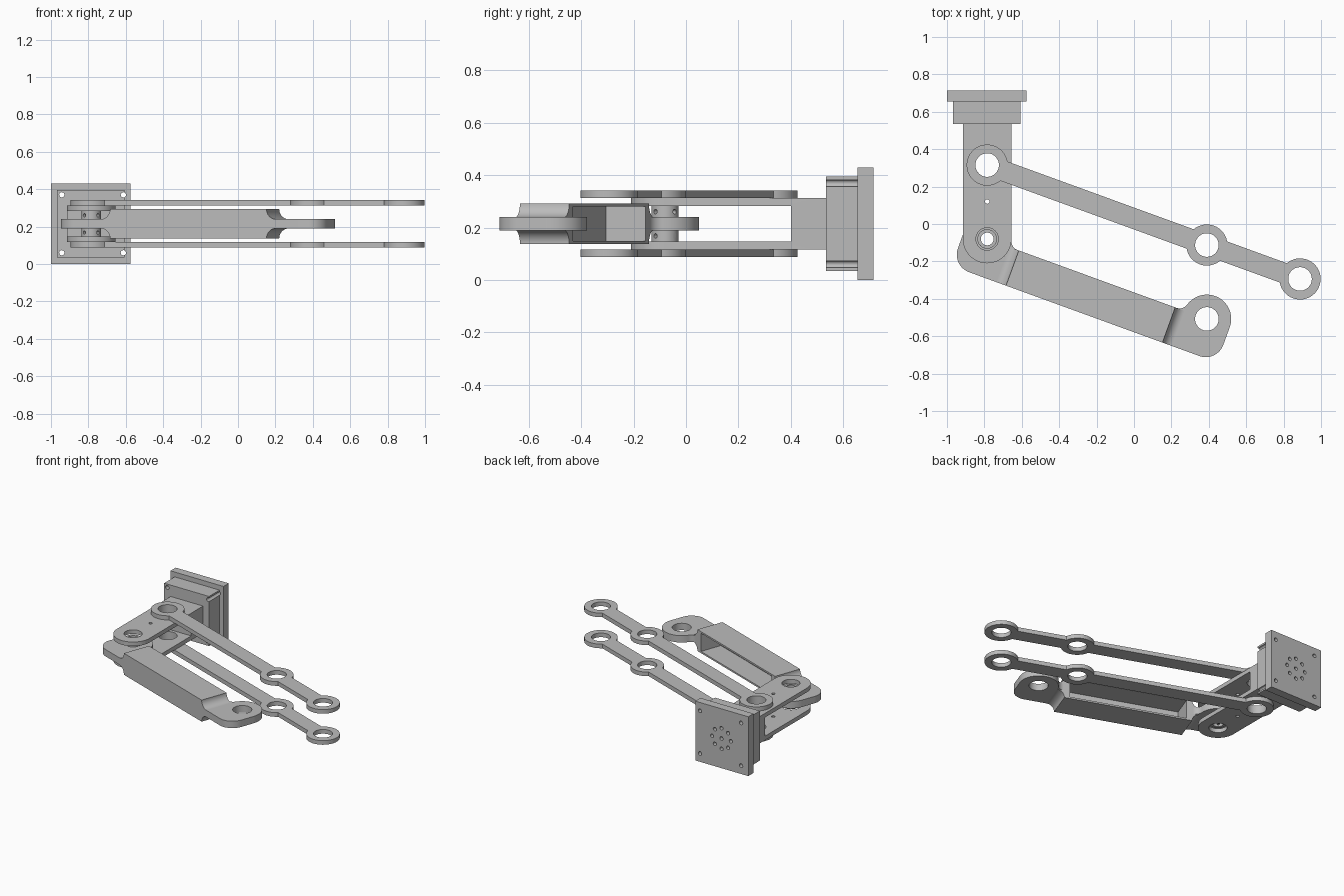
import bpy, bmesh
from math import radians, sin, cos, asin, sqrt, degrees, pi
from mathutils import Matrix

cube = bpy.data.objects.get("Cube")
if cube:
    bpy.data.objects.remove(cube, do_unlink=True)

grey = bpy.data.materials.new("plain grey")
grey.use_nodes = True
tone = (0.5, 0.5, 0.5, 1)
grey.diffuse_color = tone
grey.node_tree.nodes["Principled BSDF"].inputs["Base Color"].default_value = tone

MID = 0.215          # height of the symmetry plane
PIVOT = (-0.785, -0.08, MID)
LINK_PIVOT = (-0.785, 0.315, MID)
TILT = Matrix.Rotation(radians(-20), 4, 'Z')
ARM = Matrix.Translation(PIVOT) @ TILT
FACE_Y = Matrix.Rotation(pi / 2, 4, 'X')   # extrudes towards -y
SPAN = 1.25          # distance between arm hubs


def arc(cx, cy, r, a0, a1, n=16):
    angles = [radians(a0 + (a1 - a0) * i / n) for i in range(n + 1)]
    return [(cx + r * cos(a), cy + r * sin(a)) for a in angles]


def circle(cx, cy, r, n=48):
    return arc(cx, cy, r, 0, 360, n)[:-1]


def rect(x0, x1, y0, y1):
    return [(x0, y0), (x1, y0), (x1, y1), (x0, y1)]


def prism(name, outline, z0, z1, matrix=Matrix()):
    """Extrude a flat outline between two heights."""
    bm = bmesh.new()
    low = bm.faces.new([bm.verts.new((x, y, z0)) for x, y in outline])
    res = bmesh.ops.extrude_face_region(bm, geom=[low])
    top = [v for v in res["geom"] if isinstance(v, bmesh.types.BMVert)]
    bmesh.ops.translate(bm, verts=top, vec=(0, 0, z1 - z0))
    bmesh.ops.recalc_face_normals(bm, faces=bm.faces)
    bm.transform(matrix)
    mesh = bpy.data.meshes.new(name)
    bm.to_mesh(mesh)
    bm.free()
    mesh.materials.append(grey)
    obj = bpy.data.objects.new(name, mesh)
    bpy.context.collection.objects.link(obj)
    return obj


def activate(obj):
    bpy.ops.object.select_all(action='DESELECT')
    obj.select_set(True)
    bpy.context.view_layer.objects.active = obj


def combine(obj, others, operation='DIFFERENCE'):
    """Apply booleans and discard the helper solids."""
    activate(obj)
    for other in others:
        other.hide_render = True
        mod = obj.modifiers.new("bool", 'BOOLEAN')
        mod.operation, mod.solver, mod.object = operation, 'EXACT', other
        bpy.ops.object.modifier_apply(modifier=mod.name)
        bpy.data.objects.remove(other, do_unlink=True)


def finish(obj):
    activate(obj)
    bpy.ops.object.shade_smooth_by_angle(angle=radians(30))


def drill(x, y, r, z0=-1, z1=1, matrix=Matrix(), n=48):
    return prism("cutter", circle(x, y, r, n), z0, z1, matrix)


# Mounting plate and the block in front of it, with screw holes
CORNERS = [(x, z) for x in (-0.942, -0.613) for z in (0.06, 0.37)]
plate = prism("mounting_plate", rect(-1, -0.575, 0, 0.43), -0.715, -0.655, FACE_Y)
block = prism("mounting_block", rect(-0.967, -0.607, 0.035, 0.395), -0.655, -0.535, FACE_Y)
for part in (plate, block):
    combine(part, [drill(x, z, 0.014, matrix=FACE_Y, n=20) for x, z in CORNERS])

# Ring of small holes around a centre hole on the rear face
ring = [(PIVOT[0], MID)] + circle(PIVOT[0], MID, 0.075, 8)
combine(plate, [drill(x, z, 0.013, matrix=FACE_Y, n=20) for x, z in ring])
combine(block, [drill(x, z, 0.013, -0.7, -0.6, FACE_Y, 20) for x, z in ring])
finish(plate)
finish(block)

# Fork with a round front end and an open slot
px, py = PIVOT[:2]
outline = arc(px, py, 0.13, 180, 360, 32) + [(px + 0.13, 0.535), (px - 0.13, 0.535)]
fork = prism("fork", outline, MID - 0.0975, MID + 0.0975)
combine(fork, [
    prism("cutter", rect(-1.2, -0.4, -0.5, 0.4), MID - 0.0675, MID + 0.0675),
    drill(px, py, 0.06), drill(px, 0.12, 0.012, n=20), drill(px, LINK_PIVOT[1], 0.063)])
finish(fork)

# Pair of straight links with three ringed hubs
HUBS = (0, SPAN, 1.78)
R = 0.11
outline = (arc(HUBS[2], 0, R, -150, 150, 40) + arc(SPAN, 0, R, 30, 150)
           + arc(0, 0, R, 30, 330, 40) + arc(SPAN, 0, R, 210, 330))
frame = Matrix.Translation(LINK_PIVOT) @ TILT
for name, z in (("upper_link", 0.0975), ("lower_link", -0.1275)):
    link = prism(name, outline, z, z + 0.03, frame)
    combine(link, [drill(u, 0, 0.063, matrix=frame) for u in HUBS])
    finish(link)

# Arm: flat plate with hubs, joined to a thicker hollow body
HUB, FIL, CORNER = 0.13, 0.05, 0.1
du = sqrt((HUB + FIL) ** 2 - FIL ** 2)
blend = degrees(asin(FIL / (HUB + FIL)))
depth = 0.2
outline = (arc(SPAN + HUB - CORNER, CORNER - depth, CORNER, -90, 0)
           + arc(SPAN, 0, HUB, 0, 180 - blend, 32)[1 - 1:]
           + arc(SPAN - du, FIL, FIL, -blend, -90)[1:]
           + arc(du, FIL, FIL, -90, blend - 180)
           + arc(0, 0, HUB, blend, 180, 32)[1:]
           + arc(CORNER - HUB, CORNER - depth, CORNER, 180, 270))
arm = prism("arm", outline, -0.025, 0.025, ARM)

# Body section with concave blends down to the plate
H, END, BLEND = 0.078, 0.18, 0.053
right = SPAN - END + BLEND
left = END - BLEND
section = (arc(right, -H, BLEND, 90, 180) + arc(left, -H, BLEND, 0, 90)
           + arc(left, H, BLEND, -90, 0) + arc(right, H, BLEND, 180, 270))
body = prism("body", section, 0, depth, ARM @ FACE_Y)
combine(arm, [body], 'UNION')
combine(arm, [
    prism("cutter", rect(0.22, SPAN - 0.22, -0.16, 0.2), 0.012 - H, H - 0.012, ARM),
    drill(0, 0, 0.035, matrix=ARM), drill(SPAN, 0, 0.063, matrix=ARM)])
finish(arm)

# Spacer rings between the arm and the fork prongs, with side holes
for name, z in (("upper_spacer", 0.025), ("lower_spacer", -0.0675)):
    place = Matrix.Translation(PIVOT)
    spacer = prism(name, circle(0, 0, 0.052), z, z + 0.0425, place)
    cutters = [drill(0, 0, 0.034, matrix=place)]
    for quarter in range(2):
        turn = Matrix.Rotation(radians(45 + 90 * quarter), 4, 'Z')
        lift = Matrix.Translation((0, 0, z + 0.021))
        cutters.append(drill(0, 0, 0.009, -0.1, 0.1, place @ lift @ turn @ FACE_Y, 16))
    combine(spacer, cutters)
    finish(spacer)
